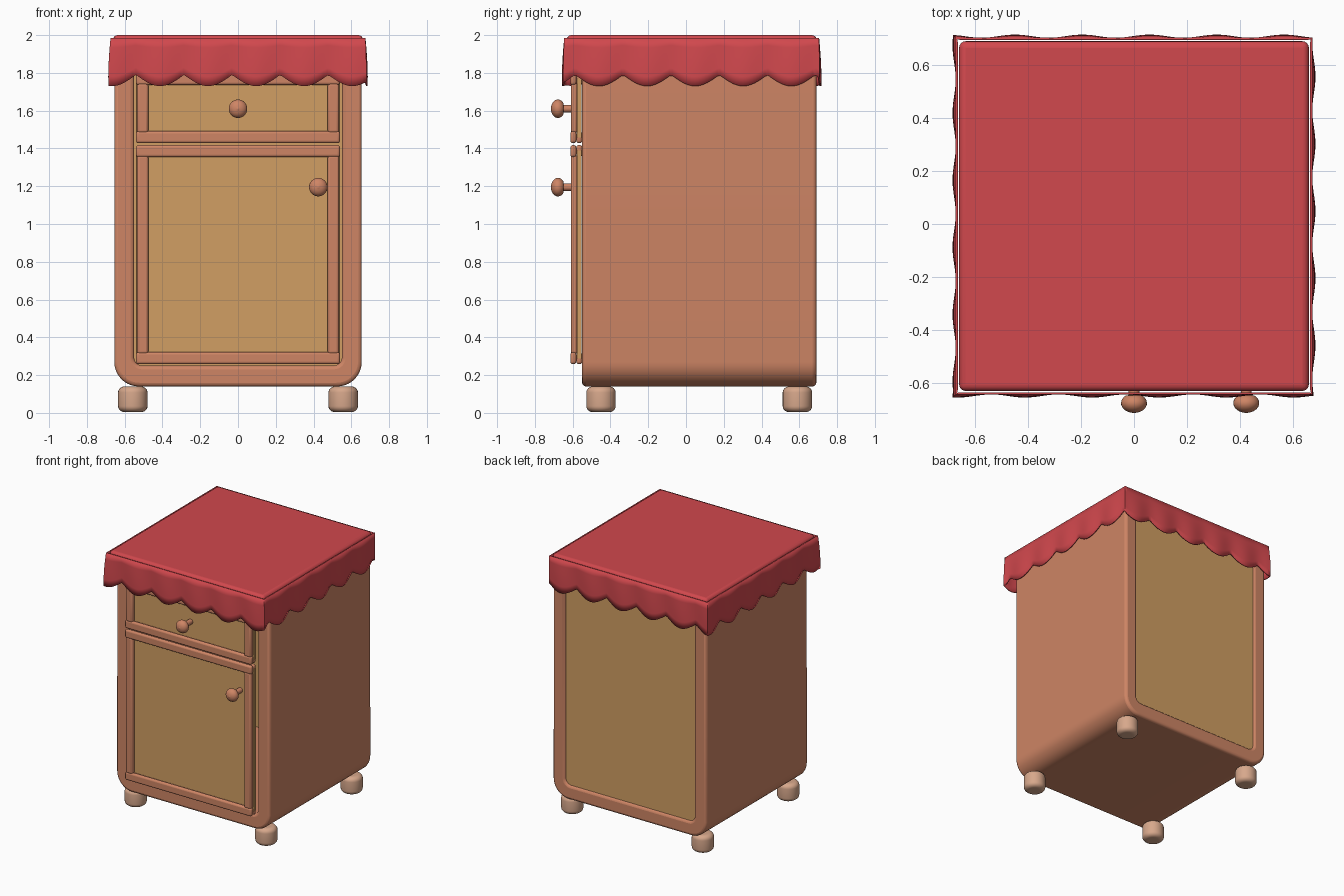
import bpy, bmesh, math

if "Cube" in bpy.data.objects:
    bpy.data.objects.remove(bpy.data.objects["Cube"])


def material(name, rgb):
    m = bpy.data.materials.new(name)
    m.diffuse_color = (*rgb, 1)
    m.use_nodes = True
    m.node_tree.nodes["Principled BSDF"].inputs["Base Color"].default_value = m.diffuse_color
    return m


BROWN = material("terracotta wood", (0.62, 0.235, 0.13))
TAN = material("honey wood", (0.64, 0.345, 0.125))
RED = material("red cloth", (0.64, 0.065, 0.075))
PALE = material("pale foot wood", (0.68, 0.39, 0.26))


def finish(name, bm, mat, bevel=0, segments=3, smooth=True):
    bmesh.ops.recalc_face_normals(bm, faces=bm.faces[:])
    me = bpy.data.meshes.new(name)
    bm.to_mesh(me)
    bm.free()
    me.materials.append(mat)
    ob = bpy.data.objects.new(name, me)
    bpy.context.collection.objects.link(ob)
    bpy.context.view_layer.objects.active = ob
    ob.select_set(True)
    if bevel:
        mod = ob.modifiers.new("round", 'BEVEL')
        mod.width, mod.segments = bevel, segments
        mod.limit_method, mod.angle_limit = 'ANGLE', math.radians(40)
    if smooth:
        bpy.ops.object.shade_smooth_by_angle(angle=math.radians(40))
    ob.select_set(False)
    return ob


def box(name, x, y, z, mat, bevel=0, segments=3):
    """Box from (min, max) pairs."""
    bm = bmesh.new()
    bmesh.ops.create_cube(bm, size=1)
    for v in bm.verts:
        for i, (a, b) in enumerate((x, y, z)):
            v.co[i] = (a + b) / 2 + v.co[i] * (b - a)
    return finish(name, bm, mat, bevel, segments)


def u_profile(w, z0, z1, r, n=10):
    """Upright outline with square top and rounded bottom corners."""
    pts = [(-w, z1)]
    for cx, start in ((-w + r, math.pi), (w - r, 1.5 * math.pi)):
        for i in range(n + 1):
            a = start + i / n * math.pi / 2
            pts.append((cx + r * math.cos(a), z0 + r + r * math.sin(a)))
    return pts + [(w, z1)]


# Cabinet shell: rounded outline with an opening running front to back
bm = bmesh.new()
Y0, Y1 = -0.55, 0.69
loops = []
for pts in (u_profile(0.655, 0.14, 1.9, 0.13), u_profile(0.55, 0.25, 1.82, 0.045)):
    loops.append([[bm.verts.new((x, y, z)) for x, z in pts] for y in (Y0, Y1)])
n = len(loops[0][0])
for i in range(n):
    j = (i + 1) % n
    (of, ob_), (nf, nb) = loops
    for a, b in ((of, ob_), (nf, nb), (of, nf), (ob_, nb)):
        bm.faces.new((a[i], a[j], b[j], b[i]))
finish("cabinet_shell", bm, BROWN, 0.02)

# Back panel set into the opening
bm = bmesh.new()
loops = [[bm.verts.new((x, y, z)) for x, z in u_profile(0.552, 0.248, 1.85, 0.045)]
         for y in (0.65, 0.675)]
for lp in loops:
    bm.faces.new(lp)
for i in range(n):
    j = (i + 1) % n
    bm.faces.new((loops[0][i], loops[0][j], loops[1][j], loops[1][i]))
finish("back_panel", bm, TAN)


# Drawer and door fronts: recessed panel with rounded rails and stiles
def framed_front(name, z0, z1):
    rail = 0.064
    box(name + "_panel", (-0.54, 0.54), (-0.578, -0.553), (z0 + 0.03, z1 - 0.03), TAN)
    for side, a in (("lower", z0), ("upper", z1 - rail)):
        for layer, y in (("front", -0.612), ("rear", -0.581)):
            box(f"{name}_{side}_{layer}_rail", (-0.54, 0.54), (y, y + 0.031),
                (a, a + rail), BROWN, 0.013)
    for side, s in (("left", -1), ("right", 1)):
        x = sorted((s * 0.475, s * 0.535))
        box(f"{name}_{side}_stile", x, (-0.61, -0.575),
            (z0 + rail - 0.01, z1 - rail + 0.01), BROWN, 0.013)


framed_front("drawer", 1.428, 1.80)
framed_front("door", 0.258, 1.418)


# Knobs: lathed outline of stem and flattened ball
def lathe(name, outline, centre, axis, mat, steps=28):
    bm = bmesh.new()
    rings = []
    for r, h in outline:
        ring = []
        for i in range(steps):
            a = 2 * math.pi * i / steps
            c, s = r * math.cos(a), r * math.sin(a)
            p = (c, h, s) if axis == 'Y' else (c, s, h)
            ring.append(bm.verts.new([p[k] + centre[k] for k in range(3)]))
        rings.append(ring)
    for a, b in zip(rings, rings[1:]):
        for i in range(steps):
            j = (i + 1) % steps
            bm.faces.new((a[i], a[j], b[j], b[i]))
    bm.faces.new(rings[0])
    bm.faces.new(rings[-1])
    return finish(name, bm, mat)


knob = [(0.02, -0.575), (0.02, -0.648)]
for i in range(1, 13):
    t = math.radians(25 + i * 150 / 12)
    knob.append((0.049 * math.sin(t), -0.678 + 0.037 * math.cos(t)))
knob.append((0.004, -0.715))
lathe("drawer_knob", knob, (0, 0, 1.61), 'Y', BROWN)
lathe("door_knob", knob, (0.425, 0, 1.195), 'Y', BROWN)

# Feet: rounded drums
foot = []
for i in range(7):
    t = math.radians(i * 15)
    foot.append((0.043 + 0.035 * math.sin(t), 0.036 - 0.032 * math.cos(t)))
foot = [(0.035, 0.004)] + foot + [(r, 0.144 - h) for r, h in reversed(foot)] + [(0.035, 0.14)]
for sx, xn in ((-1, "left"), (1, "right")):
    for y, yn in ((-0.45, "front"), (0.59, "back")):
        lathe(f"{yn}_{xn}_foot", foot, (sx * 0.557, y, 0), 'Z', PALE)

# Cushioned top slab
box("top_slab", (-0.662, 0.662), (-0.632, 0.692), (1.86, 2.0), RED, 0.025, 4)

# Scalloped cloth valance running round the top
HX, YF, YB = 0.675, -0.645, 0.705
corners = [(-HX, YF), (HX, YF), (HX, YB), (-HX, YB)]
normals = [(0, -1), (1, 0), (0, 1), (-1, 0)]
PERIOD, START, STEPS, ROWS = 0.2545, 0.135, 80, 5
bm = bmesh.new()
columns = []
s0 = 0
for k in range(4):
    (ax, ay), (bx, by) = corners[k], corners[(k + 1) % 4]
    length = math.hypot(bx - ax, by - ay)
    for i in range(STEPS):
        t = i / STEPS
        phase = (s0 + t * length - START) / PERIOD
        arc = abs(math.sin(math.pi * phase))
        low = 1.79 - 0.06 * arc
        wave = 0.5 - 0.5 * math.cos(2 * math.pi * phase)
        col = []
        for r in range(ROWS + 1):
            f = r / ROWS
            out = 0.012 * wave * math.sin(f * math.pi * 0.6)
            nx, ny = normals[k]
            if i == 0:
                px, py = normals[k - 1]
                nx, ny = nx + px, ny + py
            col.append(bm.verts.new((ax + (bx - ax) * t + nx * out,
                                     ay + (by - ay) * t + ny * out,
                                     1.985 + (low - 1.985) * f)))
        columns.append(col)
    s0 += length
for a, b in zip(columns, columns[1:] + columns[:1]):
    for r in range(ROWS):
        bm.faces.new((a[r], b[r], b[r + 1], a[r + 1]))
cloth = finish("scalloped_valance", bm, RED)
solid = cloth.modifiers.new("thickness", 'SOLIDIFY')
solid.thickness, solid.offset = 0.008, -1
